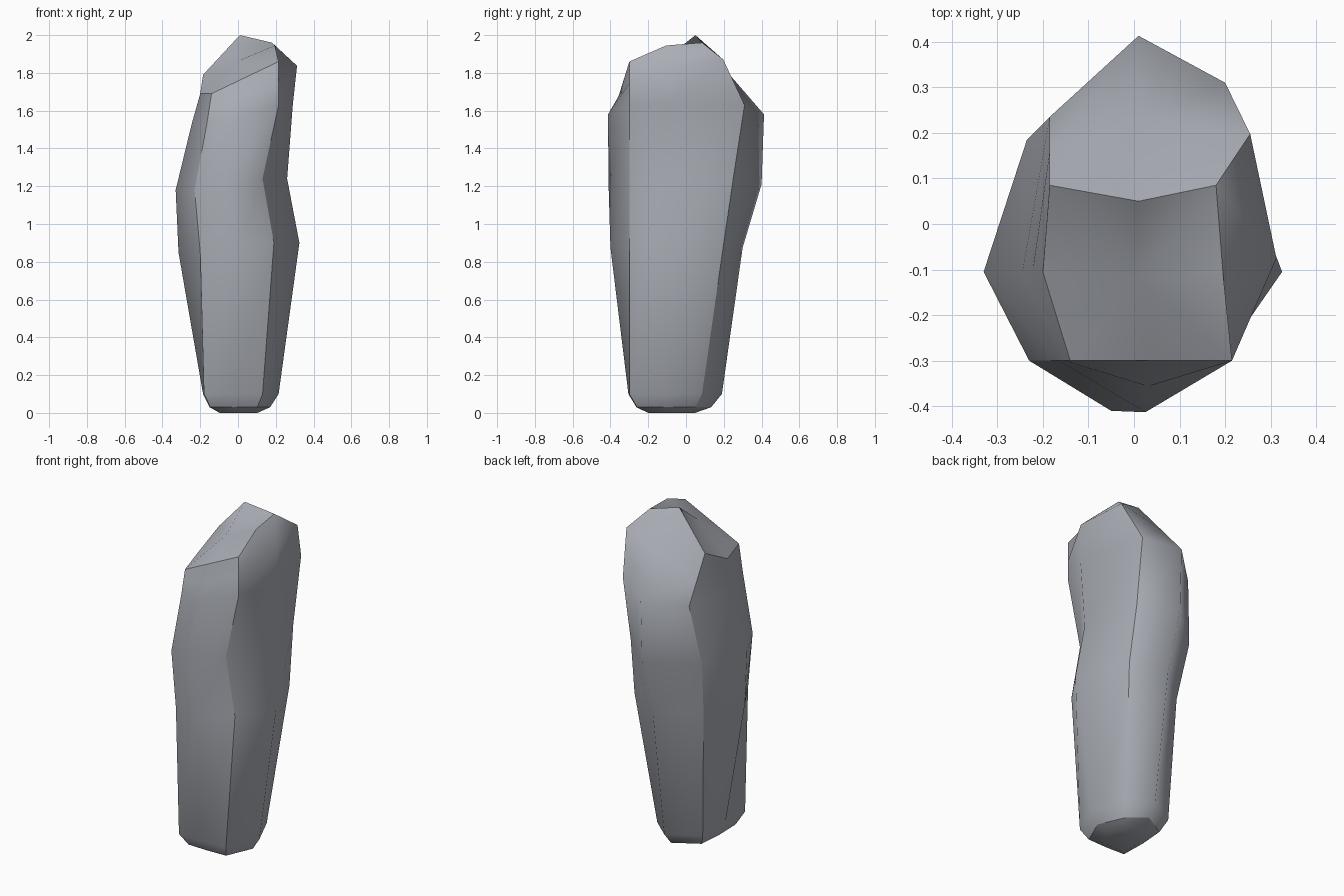
import bpy, bmesh
from mathutils import Vector

if "Cube" in bpy.data.objects:
    bpy.data.objects.remove(bpy.data.objects["Cube"])

stone = bpy.data.materials.new("grey stone")
stone.diffuse_color = (0.40, 0.42, 0.46, 1)
stone.use_nodes = True
stone.node_tree.nodes["Principled BSDF"].inputs["Base Color"].default_value = stone.diffuse_color

FRONT, SIDE = -0.3, -0.105   # depth of the front corners and of the side ridges


# Eight-sided section: flat-backed box corners with a ridge in the middle of each side.
# Order: front-left, front, front-right, right, back-right, back, back-left, left
def section(z_left, z_right, front_x, side_x, back_right, back_left, bulge_front, bulge_back):
    (a, b), (l, r) = front_x, side_x
    mid = (z_left + z_right) / 2
    return [Vector(p) for p in (
        (a, FRONT, z_left), ((a + b) / 2, bulge_front, mid), (b, FRONT, z_right),
        (r, SIDE, z_right), (*back_right, z_right), (0.01, bulge_back, mid),
        (*back_left, z_left), (l, SIDE, z_left))]


# Smaller copy of a section, for the bevelled foot
def shrunk(ring, factor, z):
    centre = sum(ring, Vector()) / 8
    return [Vector((*(centre + (p - centre) * factor).xy, z)) for p in ring]


foot = section(.1, .1, (-.18, .13), (-.185, .215), (.13, .085), (-.17, .085), -.305, .19)
waist = section(.85, .9, (-.2, .19), (-.315, .325), (.2, .2), (-.2, .12), -.4, .3)
chest = section(1.18, 1.24, (-.23, .13), (-.33, .26), (.19, .25), (-.235, .185), -.41, .4)
shoulder = section(1.53, 1.63, (-.165, .215), (-.245, .29), (.2, .31), (-.185, .235), -.413, .413)

# Slanted crown, then a half-way band pushed out on its right side
crown = section(1.69, 1.86, (-.14, .215), (-.2, .195), (.18, .085), (-.185, .085), FRONT, .05)
for i, z in ((3, 1.945), (4, 1.96), (5, 2.0), (6, 1.79)):
    crown[i].z = z
band = [(p + q) / 2 for p, q in zip(shoulder, crown)]
band[3] += Vector((.07, .03, .05))
band[4] += Vector((.065, 0, .075))

rings = [shrunk(foot, .5, 0), shrunk(foot, .8, .03), foot, waist, chest, shoulder, band, crown]

# Skin the sections
bm = bmesh.new()
loops = [[bm.verts.new(p) for p in ring] for ring in rings]
for low, high in zip(loops, loops[1:]):
    for i in range(8):
        j = (i + 1) % 8
        bm.faces.new((low[i], low[j], high[j], high[i]))
bm.faces.new(loops[0][::-1])
peak = bm.verts.new((.005, -.12, 1.865))
for i in range(8):
    bm.faces.new((loops[-1][i], loops[-1][(i + 1) % 8], peak))
for f in bm.faces:
    f.smooth = True


# Hard corner edges; the ridges in the middle of the sides stay soft
def sharpen(a, b):
    bm.edges.get((a, b)).smooth = False


for low, high in zip(loops[1:], loops[2:]):
    for i in (0, 2, 4, 6):
        sharpen(low[i], high[i])
for loop in (loops[1], loops[-1]):
    for i in range(8):
        sharpen(loop[i], loop[(i + 1) % 8])

bmesh.ops.recalc_face_normals(bm, faces=bm.faces)
mesh = bpy.data.meshes.new("standing_stone")
bm.to_mesh(mesh)
bm.free()
mesh.materials.append(stone)
bpy.context.collection.objects.link(bpy.data.objects.new("standing_stone", mesh))
